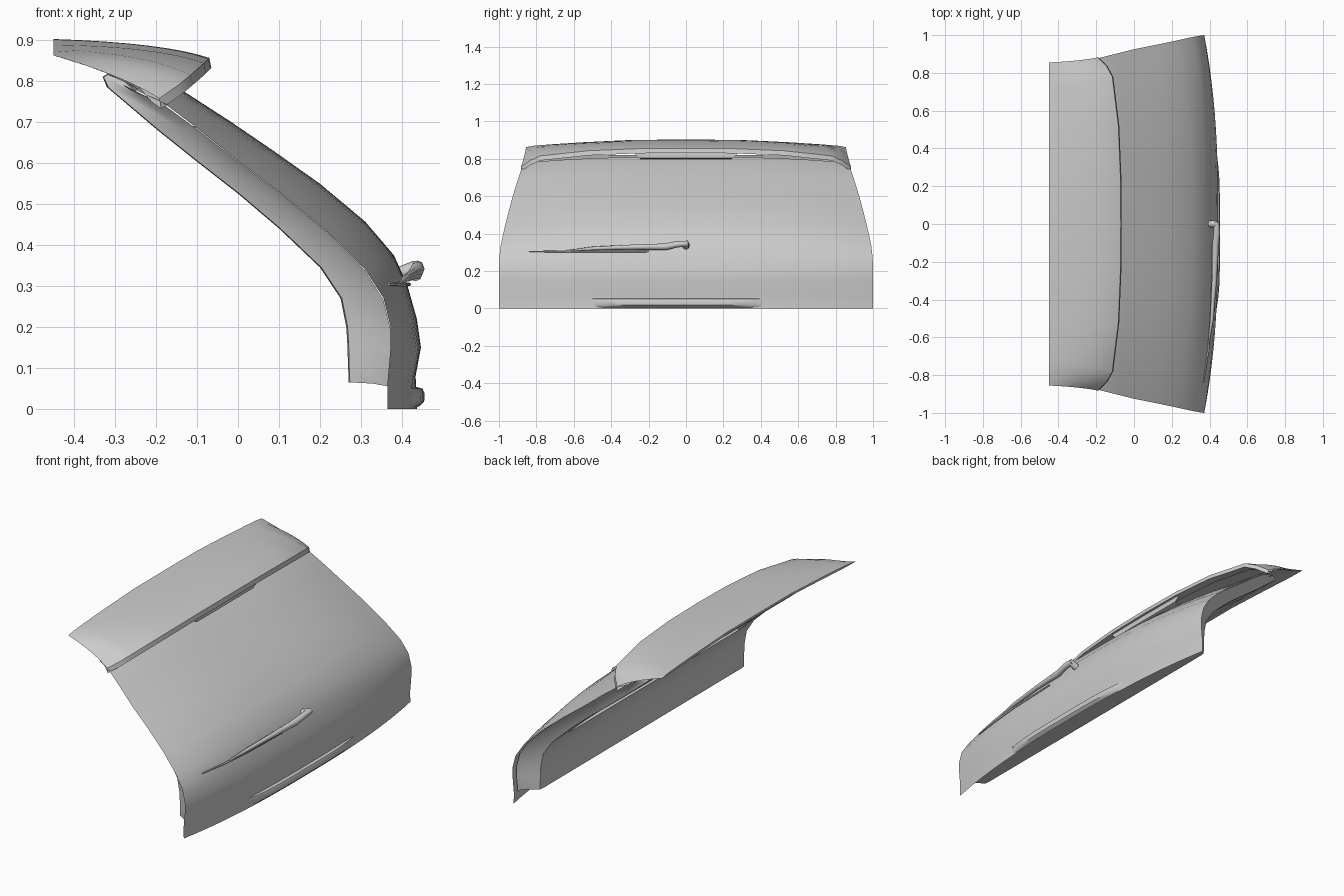
import bpy, bmesh
from mathutils import Vector

if "Cube" in bpy.data.objects:
    bpy.data.objects.remove(bpy.data.objects["Cube"])


def smooth(ob, angle=0.6):
    bpy.ops.object.select_all(action='DESELECT')
    ob.select_set(True)
    bpy.context.view_layer.objects.active = ob
    bpy.ops.object.shade_smooth_by_angle(angle=angle)


def grid(name, rows, skip=lambda i, j: False):
    """Surface through rows of points, leaving out skipped cells."""
    bm = bmesh.new()
    vs = [[bm.verts.new(p) for p in r] for r in rows]
    for i, (a, b) in enumerate(zip(vs, vs[1:])):
        for j in range(len(a) - 1):
            if not skip(i, j):
                bm.faces.new((a[j], a[j + 1], b[j + 1], b[j]))
    bmesh.ops.remove_doubles(bm, verts=bm.verts, dist=1e-5)
    bmesh.ops.delete(bm, geom=[v for v in bm.verts if not v.link_faces], context='VERTS')
    bmesh.ops.recalc_face_normals(bm, faces=bm.faces)
    me = bpy.data.meshes.new(name)
    bm.to_mesh(me)
    bm.free()
    ob = bpy.data.objects.new(name, me)
    bpy.context.collection.objects.link(ob)
    smooth(ob)
    return ob


def tube(name, pts):
    """Tapered rod: (x, y, z, radius) points."""
    cu = bpy.data.curves.new(name, 'CURVE')
    cu.dimensions = '3D'
    cu.bevel_depth = 1
    cu.bevel_resolution = 2
    cu.use_fill_caps = True
    sp = cu.splines.new('POLY')
    sp.points.add(len(pts) - 1)
    for p, (x, y, z, r) in zip(sp.points, pts):
        p.co = (x, y, z, 1)
        p.radius = r
    ob = bpy.data.objects.new(name, cu)
    bpy.context.collection.objects.link(ob)
    return ob


# Outer skin: side-edge profile (x, z, half width) and centre profile (x, z)
edge = [(.365, 0, 1), (.364, .06, 1), (.372, .15, 1), (.372, .2, 1),
        (.355, .27, .998), (.31, .34, .99), (.22, .43, .97), (.1, .53, .945),
        (0, .605, .925), (-.1, .685, .9), (-.18, .745, .88), (-.25, .778, .865)]
mid = [(.437, 0), (.433, .08), (.446, .15), (.436, .22), (.412, .305),
       (.38, .375), (.31, .457), (.2, .549), (.09, .627), (-.02, .702),
       (-.13, .773), (-.2, .81)]
N = 24


def skin_point(i, y):
    (ex, ez, w), (cx, cz) = edge[i], mid[i]
    k = 1 - min(1, abs(y) / w) ** 2.6
    return Vector((ex + (cx - ex) * k, y, ez + (cz - ez) * k))


S = [2 * j / N - 1 for j in range(N + 1)]
grid("outer_skin", [[skin_point(i, s * edge[i][2]) for s in S] for i in range(len(edge))])

# Inner shell: deep frame with side walls rising from the skin, open at the window
inner = [(.27, .065), (.268, .11), (.267, .15), (.264, .2), (.25, .27), (.2, .345),
         (.1, .44), (0, .525), (-.1, .603), (-.2, .683), (-.32, .785), (-.33, .81)]
BACK = Vector((-.006, 0, -.006))


def inner_row(i):
    x, z = inner[i]
    ex, ez, w = edge[i]
    ez = max(ez, .06)
    root = skin_point(i, -(w - .035)) + BACK
    if i == 0:
        root.z = .06
    row = [root]
    for t, f in ((.985, .4), (.955, .97)):
        row.append(Vector((ex + (x - ex) * f, -(w * t - .055), ez + (z - ez) * f)))
    row += [Vector((x, -(w * .9 - .03) * k, z)) for k in (1, .88, .45)]
    return row + [Vector((p.x, -p.y, p.z)) for p in reversed(row)]


rows = [inner_row(i) for i in range(len(inner))]
# bottom and top closing rows reach back to the skin
bottom = [Vector((skin_point(1, p.y).x - .002, p.y, .06)) for p in rows[0]]
top = [skin_point(-1, p.y) + BACK for p in rows[-1]]
crest = [p.lerp(q, .12) + Vector((0, 0, .01)) for p, q in zip(rows[-1], top)]
crest[0], crest[-1] = top[0], top[-1]
grid("inner_frame", [bottom] + rows + [crest, top],
     lambda i, j: 6 <= i <= 9 and 4 <= j <= 6)

# Window reveal: walls from the frame opening out to the skin
loop = ([(5, j) for j in (4, 5, 6, 7)] + [(i, 7) for i in (6, 7, 8, 9)]
        + [(9, j) for j in (6, 5, 4)] + [(i, 4) for i in (8, 7, 6, 5)])
grid("window_reveal", [[rows[i][j] for i, j in loop],
                       [skin_point(i, rows[i][j].y * .96) + BACK for i, j in loop]])

# Spoiler: half sections of front, middle, trailing edge, (x, y, z) from centre to tip
front = [(-.45, 0, .902), (-.45, .28, .901), (-.45, .55, .888), (-.45, .72, .877),
         (-.45, .81, .87), (-.45, .855, .862)]
middle = [(-.22, 0, .886), (-.22, .28, .885), (-.23, .55, .875), (-.255, .75, .857),
          (-.275, .83, .838), (-.30, .866, .811)]
trail = [(-.07, 0, .856), (-.072, .25, .854), (-.083, .52, .843), (-.115, .78, .815),
         (-.145, .835, .79), (-.192, .882, .757)]
fade = [1, 1, 1, .9, .6, 0]


def mirror(half):
    h = [Vector(p) for p in half]
    return [Vector((p.x, -p.y, p.z)) for p in reversed(h[1:])] + h


def shifted(half, dx, dz, sy=1, fades=(1,) * 6):
    return [(x + dx * f, y * sy, z + dz * f) for (x, y, z), f in zip(half, fades)]


def section(t):
    a, b, c = (2*t - 1) * (t - 1), 4 * t * (1 - t), t * (2*t - 1)
    return [a * Vector(f) + b * Vector(m) + c * Vector(r)
            for f, m, r in zip(front, middle, trail)]


sp_rows = [mirror(section(k / 8)) for k in range(9)]
sp_rows.append(mirror(shifted(trail, .005, -.025)))
sp_rows.append(mirror(shifted(trail, -.045, -.022, .985, (1, 1, 1, .9, .7, .4))))
sp_rows += [mirror(shifted(section(t), 0, -.018, .985, fade)) for t in (.75, .5, .25)]
sp_rows.append(mirror(shifted(front, 0, -.012, .99, fade)))
sp_rows.append(sp_rows[0])
grid("spoiler", sp_rows)

# High brake light below the spoiler lip, narrower at the bottom
grid("brake_light", [[(x, y * k, z) for y in (-.27, -.1, .1, .27)]
                     for x, z, k in ((-.08, .833, 1), (-.078, .818, 1), (-.08, .803, .92),
                                     (-.095, .798, .9), (-.16, .795, .9))])

# Rear wiper
tube("wiper_arm", [(.438, .012, .347, .015), (.438, -.05, .342, .017),
                   (.432, -.11, .329, .018), (.425, -.3, .327, .013),
                   (.412, -.5, .32, .010), (.395, -.64, .307, .004)])
tube("wiper_pivot", [(.385, 0, .325, .018), (.435, 0, .345, .018), (.445, 0, .35, .011)])
tube("wiper_blade", [(.418, -.2, .304, .004), (.408, -.5, .304, .005),
                     (.392, -.68, .304, .005), (.368, -.84, .304, .003)])

# Handle ledge blending out of the bottom edge of the skin
handle = []
for j in range(17):
    u = j / 8 - 1
    y = -.045 + .46 * u
    k = 1 - abs(u) ** 4
    base = skin_point(0, y).x - .003
    handle.append([(base + (.455 - base) * d * k, y, z)
                   for d, z in ((0, .054), (.75, .05), (1, .038), (.95, .018), (.5, .008), (0, .004))])
grid("handle_ledge", handle)
